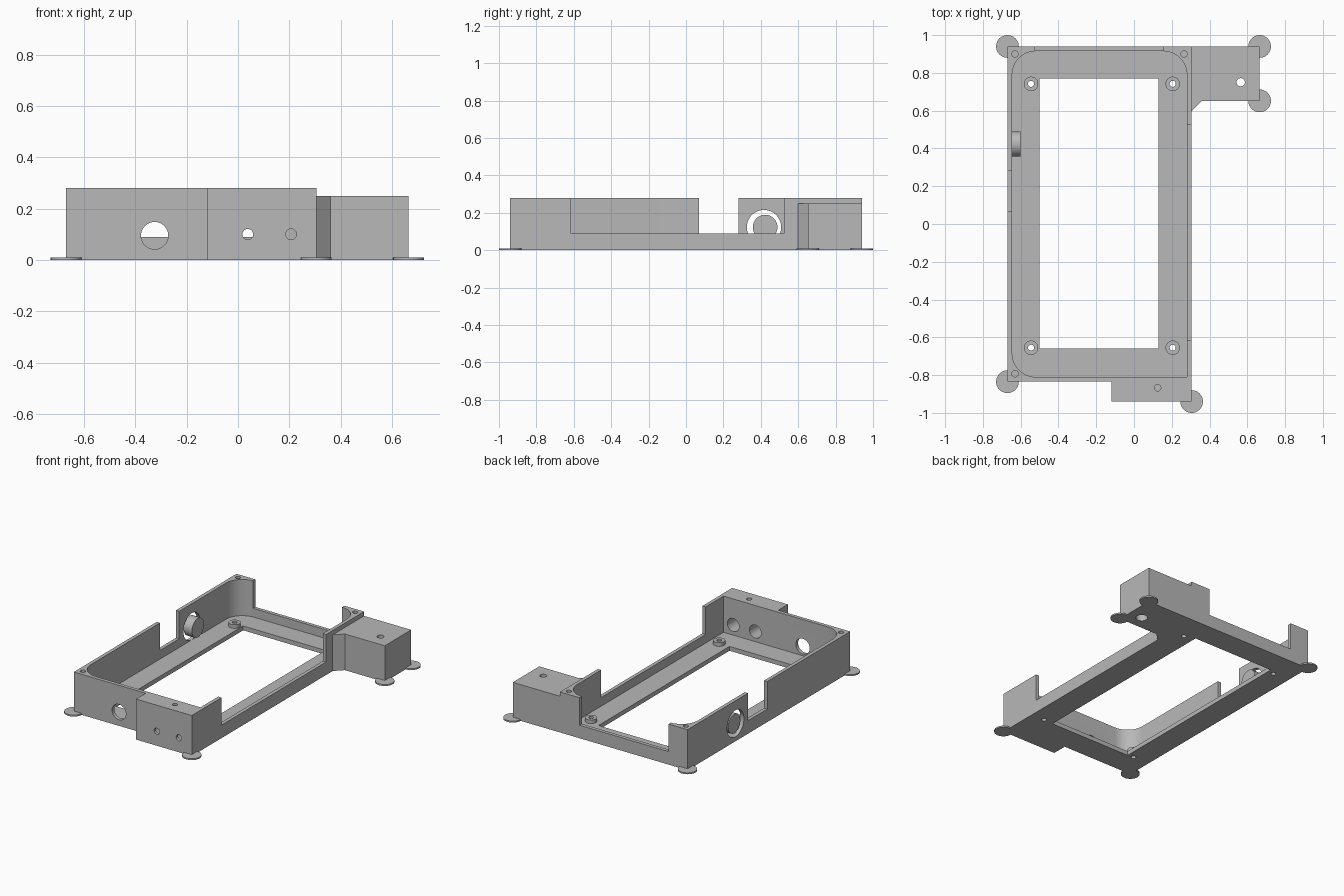
import bpy, bmesh, math
from mathutils import Matrix, Vector

if "Cube" in bpy.data.objects:
    bpy.data.objects.remove(bpy.data.objects["Cube"])

GREY = (0.48, 0.48, 0.48, 1)
mat = bpy.data.materials.new("plain grey")
mat.use_nodes = True
mat.diffuse_color = GREY
mat.node_tree.nodes["Principled BSDF"].inputs["Base Color"].default_value = GREY


def finish(name, bm):
    bmesh.ops.recalc_face_normals(bm, faces=bm.faces)
    me = bpy.data.meshes.new(name)
    bm.to_mesh(me)
    bm.free()
    me.materials.append(mat)
    ob = bpy.data.objects.new(name, me)
    bpy.context.scene.collection.objects.link(ob)
    return ob


def prism(name, outline, z0, z1):
    bm = bmesh.new()
    face = bm.faces.new([bm.verts.new((x, y, z0)) for x, y in outline])
    top = bmesh.ops.extrude_face_region(bm, geom=[face])["geom"]
    verts = [v for v in top if isinstance(v, bmesh.types.BMVert)]
    bmesh.ops.translate(bm, verts=verts, vec=(0, 0, z1 - z0))
    return finish(name, bm)


def box(name, x0, x1, y0, y1, z0, z1):
    return prism(name, [(x0, y0), (x1, y0), (x1, y1), (x0, y1)], z0, z1)


def cylinder(name, start, end, radius):
    a, b = Vector(start), Vector(end)
    turn = (b - a).to_track_quat("Z", "Y").to_matrix().to_4x4()
    bm = bmesh.new()
    bmesh.ops.create_cone(bm, cap_ends=True, segments=48, radius1=radius, radius2=radius,
                          depth=(b - a).length, matrix=Matrix.Translation((a + b) / 2) @ turn)
    return finish(name, bm)


def combine(target, tool, operation):
    mod = target.modifiers.new(operation, "BOOLEAN")
    mod.operation = operation
    mod.solver = "EXACT"
    mod.object = tool
    bpy.context.view_layer.objects.active = target
    bpy.ops.object.modifier_apply(modifier=mod.name)
    bpy.data.objects.remove(tool)


def cut(tool):
    combine(case, tool, "DIFFERENCE")


def smooth(ob):
    bpy.ops.object.select_all(action="DESELECT")
    ob.select_set(True)
    bpy.context.view_layer.objects.active = ob
    bpy.ops.object.shade_smooth_by_angle(angle=math.radians(30))


# Main tray with its front block, plus the lower side block
L, R, F, B = -0.67, 0.305, -0.835, 0.94
BLOCK_F, SIDE_R, SIDE_F, H = -0.94, 0.665, 0.652, 0.28
case = prism("case", [(L, F), (-0.12, F), (-0.12, BLOCK_F), (R, BLOCK_F), (R, B), (L, B)], 0, H)
combine(case, prism("side_block", [(R - 0.01, 0.59), (R, 0.598), (0.36, SIDE_F), (SIDE_R, SIDE_F),
                                   (SIDE_R, B), (R - 0.01, B)], 0, 0.25), "UNION")

# Cavity: three rounded corners and one square corner
WALL, RAD, FLOOR = 0.025, 0.125, 0.03
x0, x1, y0, y1 = L + WALL, R - WALL, F + WALL, B - WALL
outline = [(x1, y0)]
for cx, cy, quarter in ((x1 - RAD, y1 - RAD, 0), (x0 + RAD, y1 - RAD, 1), (x0 + RAD, y0 + RAD, 2)):
    for i in range(13):
        a = (quarter + i / 12) * math.pi / 2
        outline.append((cx + RAD * math.cos(a), cy + RAD * math.sin(a)))
cut(prism("cavity", outline, FLOOR, 0.5))

# Floor opening
cut(box("opening", -0.5, 0.13, -0.66, 0.77, -0.1, 0.2))

# Lowered stretches of the side and back walls
LOW = 0.09
cut(box("left_gap", 0.2, 0.5, -0.615, 0.525, LOW, 0.5))
cut(box("back_gap", -0.525, 0.155, 0.85, 1.1, LOW, 0.5))
cut(box("right_gap", -0.8, -0.6, 0.07, 0.28, LOW, 0.5))

# Front wall holes, the two small ones widened on the inside
cut(cylinder("port", (-0.325, -1, 0.095), (-0.325, -0.75, 0.095), 0.053))
for x in (0.038, 0.207):
    cut(cylinder("small_hole", (x, -1, 0.1), (x, -0.75, 0.1), 0.021))
    cut(cylinder("counterbore", (x, -0.92, 0.1), (x, -0.75, 0.1), 0.045))

# Round window in the right wall
cut(cylinder("window", (-0.8, 0.417, 0.123), (-0.6, 0.417, 0.123), 0.092))

# Screw holes in the wall tops
for x, y in ((-0.63, 0.9), (0.265, 0.9), (-0.63, -0.793), (0.125, -0.867)):
    cut(cylinder("screw_hole", (x, y, 0.2), (x, y, 0.4), 0.017))

# Side block hole, wider from below
cut(cylinder("side_hole", (0.565, 0.75, -0.1), (0.565, 0.75, 0.4), 0.022))
cut(cylinder("side_counterbore", (0.565, 0.75, -0.1), (0.565, 0.75, 0.2), 0.038))

# Standoffs with through holes
for x in (-0.545, 0.205):
    for y in (-0.655, 0.742):
        combine(case, cylinder("standoff", (x, y, 0.01), (x, y, 0.055), 0.038), "UNION")
        cut(cylinder("standoff_hole", (x, y, -0.1), (x, y, 0.2), 0.016))
smooth(case)

# Button inside the round window
smooth(cylinder("button", (-0.665, 0.423, 0.123), (-0.602, 0.423, 0.123), 0.066))

# Thin corner feet
for i, (x, y) in enumerate(((L, B), (SIDE_R, B), (SIDE_R, SIDE_F), (L, F), (R, BLOCK_F))):
    smooth(cylinder(f"corner_foot_{i + 1}", (x, y, 0), (x, y, 0.01), 0.06))
